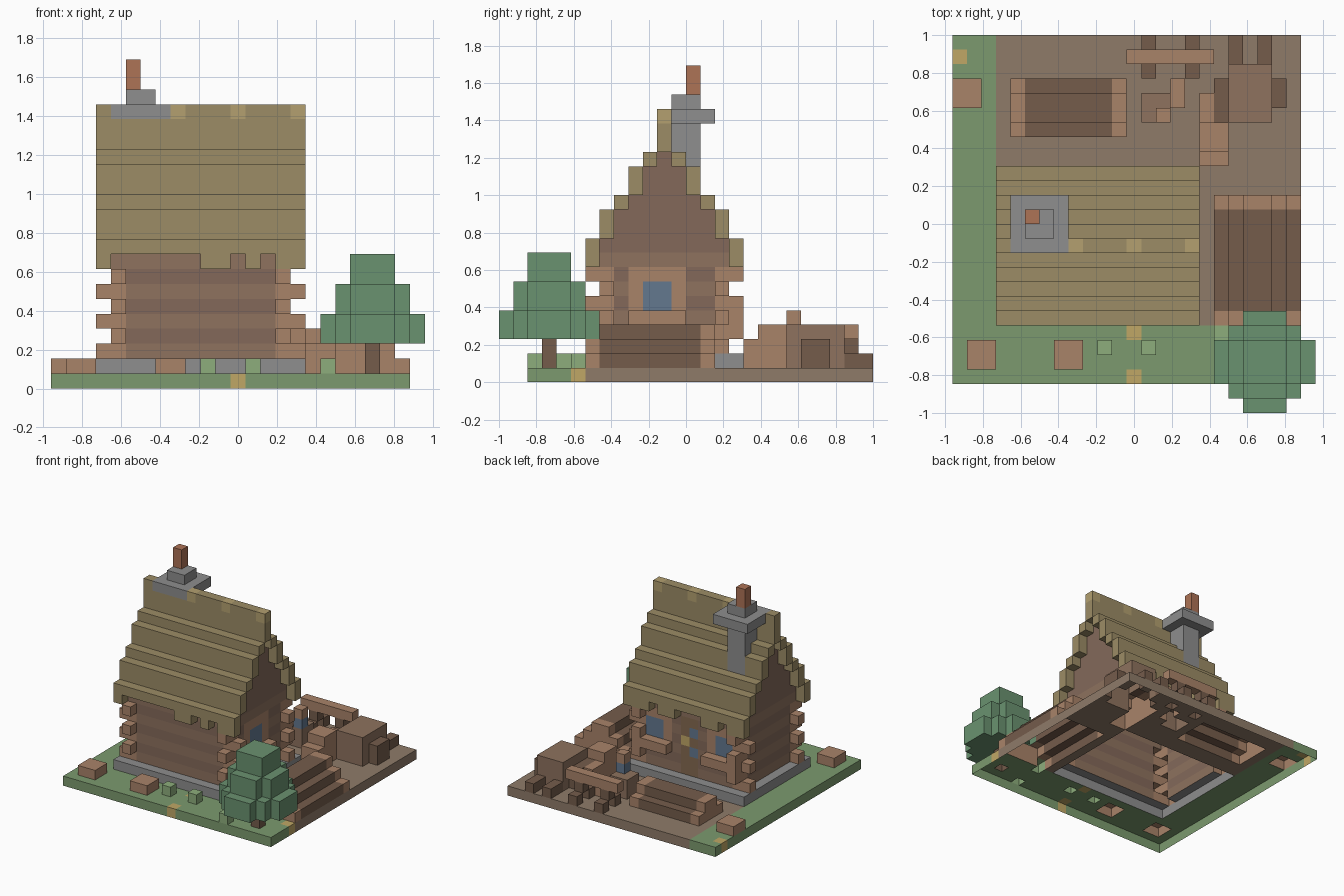
import bpy, bmesh
from mathutils import Vector

if "Cube" in bpy.data.objects:
    bpy.data.objects.remove(bpy.data.objects["Cube"])

U = 1 / 13                      # block size
ORIGIN = Vector((-12.5, -13, 0))
CELLS = {}                      # block position -> (part, colour)

HEX = dict(grass="7C9A6E", tuft="8DAE7C", leaf="6A9270", dirt="8F7B69", gold="C0A766",
           bark="755C4B", wood="84695A", wood2="8E725E", cut="A98369", thatch="9C8C66",
           thatch2="B3A070", stone="8E8E8E", brick="AD7356", glass="63788F", door="846A50")


def lin(c):
    return c / 12.92 if c <= 0.04045 else ((c + 0.055) / 1.055) ** 2.4


MATS = {}
for n, h in HEX.items():
    m = bpy.data.materials.new(n)
    m.diffuse_color = [lin(int(h[a:a + 2], 16) / 255) for a in (0, 2, 4)] + [1]
    m.use_nodes = True
    m.node_tree.nodes["Principled BSDF"].inputs["Base Color"].default_value = m.diffuse_color
    MATS[n] = m


def box(part, col, i0, i1, j0, j1, k0, k1):
    """Fill a box of blocks (end index exclusive)."""
    for i in range(i0, i1):
        for j in range(j0, j1):
            for k in range(k0, k1):
                CELLS[i, j, k] = (part, col)


def dot(part, col, i, j, k):
    CELLS[i, j, k] = (part, col)


# ground: grass with a dirt yard
box("ground", "grass", 0, 24, 2, 26, 0, 1)
box("ground", "dirt", 3, 24, 6, 26, 0, 1)
for i, j in ((0, 24), (12, 5), (13, 4), (12, 2), (23, 5)):
    dot("ground", "gold", i, j, 0)

# small blocks and grass tufts
for i, j in ((0, 21), (1, 3), (7, 3)):
    box("ground_blocks", "cut", i, i + 2, j, j + 2, 1, 2)
for i, j in ((10, 4), (13, 4), (18, 2), (18, 5)):
    dot("grass_tufts", "tuft", i, j, 1)

# stone foundation
box("foundation", "stone", 3, 17, 6, 17, 1, 2)

# log walls with crossing log ends
for k in range(2, 10):
    box("walls", "wood" if k % 2 else "wood2", 4, 16, 7, 16, k, k + 1)
for k in range(2, 8):
    for a in (7, 15):
        if k % 2 == 0:
            for i in (3, 4, 15, 16):
                dot("walls", "cut", i, a, k)
    if k % 2:
        for i in (4, 15):
            for j in (6, 7, 15, 16):
                dot("walls", "cut", i, j, k)

# stepped thatch roof with gables: (offset from ridge, bottom, top)
for d, k0, k1 in ((0, 16, 19), (1, 15, 16), (2, 13, 15), (3, 12, 13), (4, 10, 12), (5, 8, 10)):
    for j in {11 - d, 11 + d}:
        if d < 5:
            box("gables", "wood", 4, 16, j, j + 1, 10, k0)
        box("roof", "thatch", 3, 17, j, j + 1, k0, k1)
for i in (8, 12, 16):
    dot("roof", "thatch2", i, 11, 18)
for i in (4, 5, 6, 7, 8, 9, 12, 14):       # ragged eaves
    CELLS.pop((i, 6, 8), None)
for i in (5, 8, 9, 10, 13):
    CELLS.pop((i, 16, 8), None)

# chimney
box("chimney", "stone", 5, 7, 12, 14, 12, 20)
box("chimney", "stone", 4, 8, 11, 15, 18, 19)
box("chimney", "brick", 5, 6, 13, 14, 20, 22)

# side window with sill
box("side_window", "cut", 15, 16, 9, 13, 4, 8)
box("side_window", "glass", 15, 16, 10, 12, 5, 7)
box("side_window", "cut", 16, 17, 9, 13, 4, 5)

# back windows with sills
for i in (5, 13):
    box("back_windows", "cut", i - 1, i + 3, 15, 16, 4, 8)
    box("back_windows", "glass", i, i + 2, 15, 16, 5, 7)
    box("back_windows", "cut", i - 1, i + 3, 16, 17, 4, 5)

# door in the back wall
box("door", "door", 9, 11, 15, 16, 2, 8)
for k in (4, 6):
    dot("door", "glass", 9, 15, k)
dot("door", "gold", 10, 15, 5)

# side log pile, three tiers
for t in range(3):
    box("side_log_pile", "cut", 18 + t, 24 - t, 6, 15, 1 + t, 2 + t)
    box("side_log_pile", "bark", 18 + t, 24 - t, 7, 14, 1 + t, 2 + t)

# back log pile, two tiers
for t in range(2):
    box("back_log_pile", "cut", 4, 12, 19 + t, 23 - t, 1 + t, 2 + t)
    box("back_log_pile", "bark", 5, 11, 19 + t, 23 - t, 1 + t, 2 + t)

# sawhorse: beam on splayed legs
box("sawhorse", "cut", 12, 18, 24, 25, 3, 4)
for i in (13, 16):
    dot("sawhorse", "bark", i, 24, 2)
    for j in (23, 25):
        dot("sawhorse", "bark", i, j, 1)

# big stump with roots
box("big_stump", "wood2", 19, 22, 20, 24, 1, 4)
box("big_stump", "bark", 22, 23, 21, 23, 1, 3)
box("big_stump", "bark", 18, 19, 20, 23, 1, 3)
for i in (19, 21):
    box("big_stump", "bark", i, i + 1, 24, 26, 1, 2)

# bench of split wood beside the stump
box("split_wood", "cut", 17, 19, 17, 18, 1, 3)
box("split_wood", "cut", 17, 19, 18, 20, 1, 4)
box("split_wood", "cut", 17, 18, 20, 22, 1, 3)

# chopping block with axe
box("chopping_block", "wood2", 13, 15, 20, 22, 1, 3)
dot("chopping_block", "cut", 15, 21, 1)
dot("chopping_block", "cut", 15, 22, 1)
dot("axe", "glass", 14, 20, 3)
dot("axe", "cut", 14, 20, 4)

# tree: trunk and three rounded leaf tiers
box("tree_trunk", "bark", 21, 22, 3, 4, 1, 3)
for t, r in enumerate((3, 2, 1)):
    for x in range(-r, r + 1):
        for y in range(-r, r + 1):
            if r == 1 or abs(x) + abs(y) <= r + 1:
                box("tree_leaves", "leaf", 21 + x, 22 + x, 3 + y, 4 + y, 3 + 2 * t, 5 + 2 * t)

# outer faces only, one object per part, open underneath
parts = {}
for c, (part, col) in CELLS.items():
    parts.setdefault(part, []).append((c, col))
for part, cells in parts.items():
    bm = bmesh.new()
    me = bpy.data.meshes.new(part)
    cols = sorted({col for _, col in cells})
    for n in cols:
        me.materials.append(MATS[n])
    for c, col in cells:
        for ax in range(3):
            for s in (-1, 1):
                nb = list(c)
                nb[ax] += s
                if tuple(nb) in CELLS or nb[2] < 0:
                    continue
                quad = []
                for p, q in ((0, 0), (1, 0), (1, 1), (0, 1))[::s]:
                    v = Vector(c)
                    v[ax] += (s + 1) / 2
                    v[(ax + 1) % 3] += p
                    v[(ax + 2) % 3] += q
                    quad.append(bm.verts.new((v + ORIGIN) * U))
                bm.faces.new(quad).material_index = cols.index(col)
    bmesh.ops.remove_doubles(bm, verts=bm.verts, dist=1e-4)
    bmesh.ops.dissolve_limit(bm, angle_limit=0.01, verts=bm.verts, edges=bm.edges,
                             delimit={'MATERIAL'})
    bm.to_mesh(me)
    bm.free()
    bpy.context.collection.objects.link(bpy.data.objects.new(part, me))
